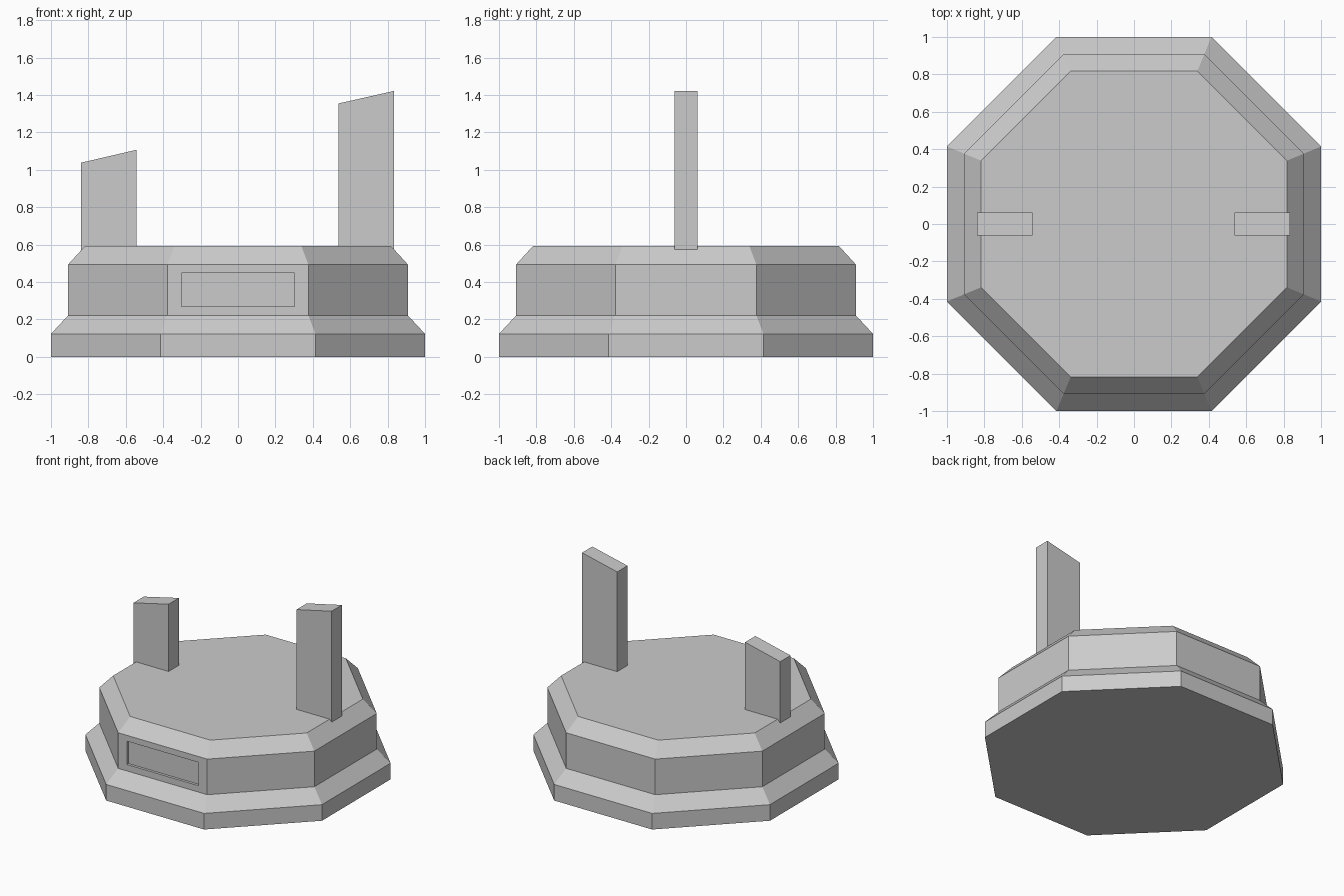
import bpy
import bmesh
import math

cube = bpy.data.objects.get("Cube")
if cube:
    bpy.data.objects.remove(cube, do_unlink=True)

GREY = (0.6, 0.6, 0.6, 1)
grey = bpy.data.materials.new("plain grey")
grey.use_nodes = True
grey.diffuse_color = GREY
grey.node_tree.nodes["Principled BSDF"].inputs["Base Color"].default_value = GREY


def add_object(name, bm):
    bmesh.ops.recalc_face_normals(bm, faces=bm.faces[:])
    mesh = bpy.data.meshes.new(name)
    bm.to_mesh(mesh)
    bm.free()
    mesh.materials.append(grey)
    obj = bpy.data.objects.new(name, mesh)
    bpy.context.collection.objects.link(obj)
    return obj


# Stepped eight-sided plinth: (distance to flat side, height) profile
SIDES = 8
PROFILE = [(1, 0), (1, 0.123), (0.909, 0.221), (0.909, 0.493), (0.818, 0.593)]
bm = bmesh.new()
rings = []
for flat, z in PROFILE:
    radius = flat / math.cos(math.pi / SIDES)
    angles = [(i + 0.5) * math.tau / SIDES for i in range(SIDES)]
    rings.append([bm.verts.new((radius * math.cos(a), radius * math.sin(a), z)) for a in angles])
for low, high in zip(rings, rings[1:]):
    for i in range(SIDES):
        j = (i + 1) % SIDES
        bm.faces.new((low[i], low[j], high[j], high[i]))
bm.faces.new(rings[0][::-1])
bm.faces.new(rings[-1])
bmesh.ops.recalc_face_normals(bm, faces=bm.faces[:])

# Shallow rectangular recess for a plaque in the front wall
front = next(f for f in bm.faces
             if f.normal.y < -0.99 and f.calc_center_median().z > 0.3)
middle = front.calc_center_median().z
bmesh.ops.inset_individual(bm, faces=[front], thickness=0.04)
for v in front.verts:
    v.co.x = math.copysign(0.303, v.co.x)
    v.co.z = 0.448 if v.co.z > middle else 0.27
floor = bmesh.ops.extrude_discrete_faces(bm, faces=[front])["faces"][0]
for v in floor.verts:
    v.co.y += 0.02
add_object("plinth", bm)


# Upright posts with slanted tops
def add_post(name, x_min, x_max, top_min, top_max, half_depth=0.062, base=0.57):
    bm = bmesh.new()
    outline = [(x_min, base), (x_max, base), (x_max, top_max), (x_min, top_min)]
    side = bm.faces.new([bm.verts.new((x, -half_depth, z)) for x, z in outline])
    geom = bmesh.ops.extrude_face_region(bm, geom=[side])["geom"]
    verts = [g for g in geom if isinstance(g, bmesh.types.BMVert)]
    bmesh.ops.translate(bm, verts=verts, vec=(0, 2 * half_depth, 0))
    add_object(name, bm)


add_post("right_post", -0.84, -0.543, 1.038, 1.107)
add_post("left_post", 0.538, 0.835, 1.355, 1.422)
